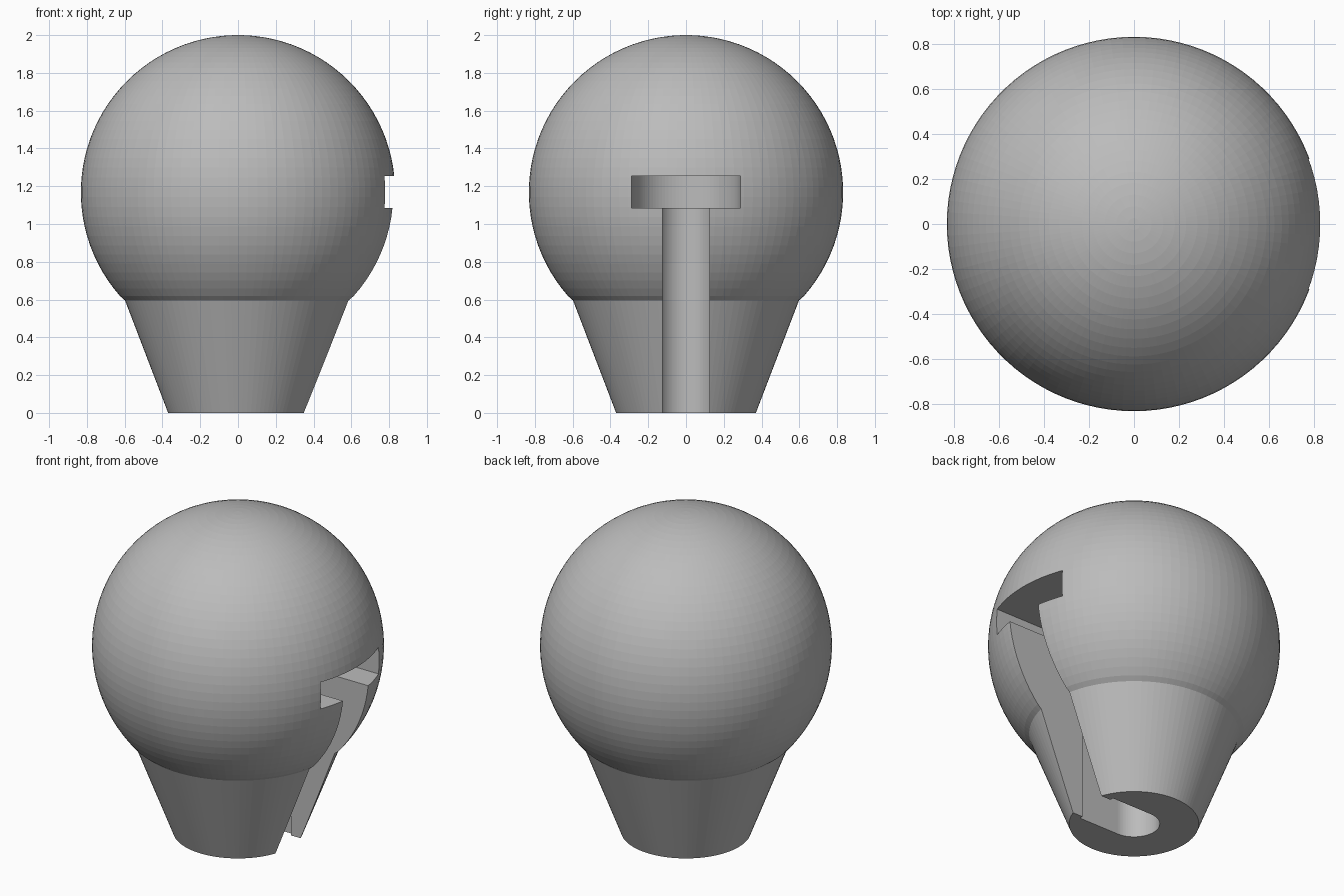
import bpy, bmesh, math

if "Cube" in bpy.data.objects:
    bpy.data.objects.remove(bpy.data.objects["Cube"])

SEG = 100
R, CZ, NECK_Z = 0.832, 1.168, 0.595

grey = bpy.data.materials.new("mid grey")
grey.diffuse_color = (0.5, 0.5, 0.5, 1)
grey.use_nodes = True
grey.node_tree.nodes["Principled BSDF"].inputs["Base Color"].default_value = grey.diffuse_color


def mesh_object(name, bm):
    bmesh.ops.recalc_face_normals(bm, faces=bm.faces)
    me = bpy.data.meshes.new(name)
    bm.to_mesh(me)
    bm.free()
    ob = bpy.data.objects.new(name, me)
    bpy.context.collection.objects.link(ob)
    me.materials.append(grey)
    return ob


def lathe(name, profile):
    bm = bmesh.new()
    rings = [[bm.verts.new((r * math.cos(2 * math.pi * i / SEG),
                            r * math.sin(2 * math.pi * i / SEG), z))
              for i in range(SEG)] for r, z in profile]
    for a, b in zip(rings, rings[1:]):
        for i in range(SEG):
            j = (i + 1) % SEG
            bm.faces.new((a[i], a[j], b[j], b[i]))
    bm.faces.new(rings[0][::-1])
    bm.faces.new(rings[-1])
    return mesh_object(name, bm)


def prism(name, outline, z0, z1):
    bm = bmesh.new()
    face = bm.faces.new([bm.verts.new((x, y, z0)) for x, y in outline])
    ext = bmesh.ops.extrude_face_region(bm, geom=[face])
    for v in ext["geom"]:
        if isinstance(v, bmesh.types.BMVert):
            v.co.z = z1
    return mesh_object(name, bm)


def round_end(r, n=48):
    # half circle facing -x, from +y round to -y
    return [(r * math.cos(math.pi * (0.5 + i / n)), r * math.sin(math.pi * (0.5 + i / n)))
            for i in range(n + 1)]


# Knob: ball on a tapered neck
profile = [(0.37, 0.0), (0.598, NECK_Z)]
for i in range(50):
    a = math.pi * (i + 0.5) / 50
    z = CZ - R * math.cos(a)
    if z > NECK_Z + 0.01:
        profile.append((R * math.sin(a), z))
knob = lathe("knob", profile)

# Bolt shaft slot with a narrower lip at its mouth, and bolt head slot
W, LIP, HEAD = 0.147, 0.125, 0.289
shaft_outline = round_end(W) + [(0.28, -W), (0.28, -LIP), (1.2, -LIP),
                                (1.2, LIP), (0.28, LIP), (0.28, W)]
head_outline = round_end(HEAD) + [(1.2, -HEAD), (1.2, HEAD)]
cutters = [prism("shaft_slot_cutter", shaft_outline, -0.2, 1.15),
           prism("head_slot_cutter", head_outline, 1.085, 1.253)]

for c in cutters:
    c.hide_render = True
    mod = knob.modifiers.new(c.name, "BOOLEAN")
    mod.operation, mod.solver, mod.object = "DIFFERENCE", "EXACT", c

# Bake the cuts and drop the cutters
bpy.context.view_layer.objects.active = knob
for c in cutters:
    bpy.ops.object.modifier_apply(modifier=c.name)
for c in cutters:
    bpy.data.objects.remove(c)
